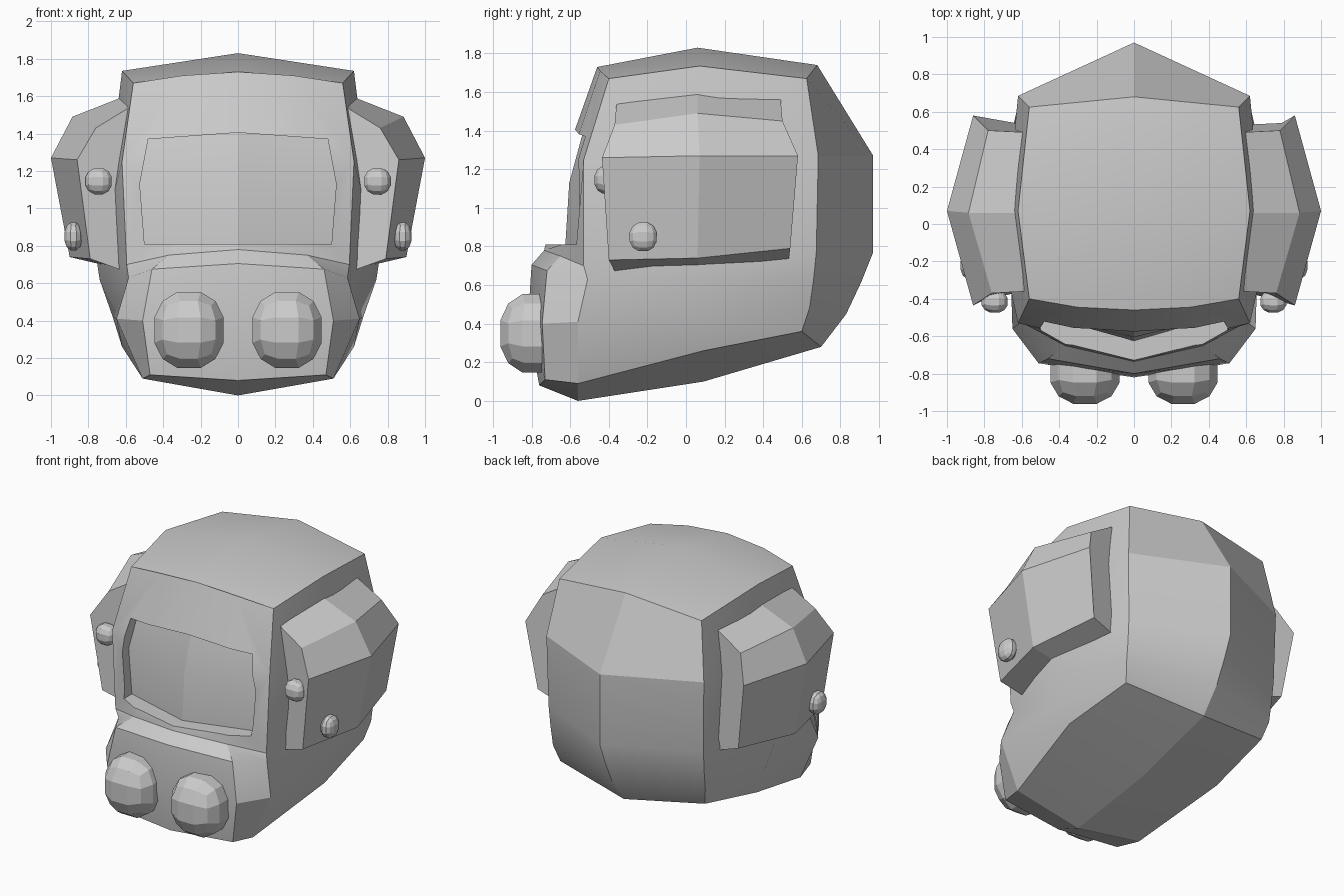
import bpy, bmesh
from mathutils import Vector

if "Cube" in bpy.data.objects:
    bpy.data.objects.remove(bpy.data.objects["Cube"])


def make(name, verts, faces, mirror=False):
    me = bpy.data.meshes.new(name)
    me.from_pydata(verts, [], faces)
    bm = bmesh.new()
    bm.from_mesh(me)
    bmesh.ops.recalc_face_normals(bm, faces=bm.faces)
    bm.to_mesh(me)
    bm.free()
    ob = bpy.data.objects.new(name, me)
    bpy.context.collection.objects.link(ob)
    if mirror:
        m = ob.modifiers.new("mirror", 'MIRROR')
        m.use_axis = (True, False, False)
        m.merge_threshold = 0.0005
    return ob


def strips(rows, cols):
    return [(r * cols + c, r * cols + c + 1, (r + 1) * cols + c + 1, (r + 1) * cols + c)
            for r in range(rows - 1) for c in range(cols - 1)]


def apply(ob, smooth=None):
    bpy.ops.object.select_all(action='DESELECT')
    ob.select_set(True)
    bpy.context.view_layer.objects.active = ob
    for m in list(ob.modifiers):
        bpy.ops.object.modifier_apply(modifier=m.name)
    if smooth:
        bpy.ops.object.shade_smooth_by_angle(angle=smooth)


# helmet shell: half rings from top to bottom, each running front centre to back centre
rings = [
    [(0, -.46, 1.73), (.3, -.445, 1.71), (.56, -.40, 1.67), (.62, .07, 1.735), (.56, .625, 1.67), (0, .68, 1.74)],
    [(0, -.63, 1.25), (.33, -.60, 1.25), (.62, -.53, 1.25), (.68, .07, 1.25), (.62, .685, 1.27), (0, .97, 1.27)],
    [(0, -.735, .78), (.37, -.65, .75), (.595, -.53, .70), (.755, .07, .72), (.61, .675, .77), (0, .97, .77)],
    [(0, -.80, .705), (.46, -.72, .675), (.585, -.51, .63), (.74, .07, .62), (.605, .66, .62), (0, .91, .62)],
    [(0, -.82, .40), (.51, -.745, .40), (.65, -.56, .41), (.67, .08, .42), (.60, .64, .48), (0, .83, .45)],
    [(0, -.76, .08), (.47, -.73, .11), (.51, -.56, .09), (.62, .09, .26), (.57, .60, .36), (0, .70, .28)],
]
v = [p for r in rings for p in r] + [(0, .06, 1.83), (0, -.56, 0), (0, .09, .10)]
f = strips(6, 6) + [(0, 1, 2, 3, 36), (3, 4, 5, 36),
                    (30, 31, 32, 37), (32, 33, 38, 37), (33, 34, 35, 38)]
shell = make("helmet_shell", v, f, True)

# visor recess cut into the front
gv = [(s * x, y if s else yc, zc if s == 0 else z)
      for x, y, yc, z, zc in [(.48, -.44, -.53, 1.37, 1.405),
                              (.525, -.48, -.605, 1.13, 1.13),
                              (.50, -.48, -.625, .81, .81)]
      for s in (-1, 0, 1)]
rim = [0, 1, 2, 5, 8, 7, 6, 3]
front = [(gv[i][0], -1.2, gv[i][2]) for i in rim]
gf = strips(3, 3) + [tuple(range(9, 17))]
gf += [(rim[i], rim[(i + 1) % 8], 9 + (i + 1) % 8, 9 + i) for i in range(8)]
cutter = make("visor_cutter", gv + front, gf)
cutter.hide_render = True
b = shell.modifiers.new("visor", 'BOOLEAN')
b.operation, b.object, b.solver = 'DIFFERENCE', cutter, 'EXACT'
apply(shell, 0.4)
bpy.data.objects.remove(cutter)

# ear pods: rows from top root over the outer face to bottom root
pod = [
    (.58, -.36, 1.54), (.58, .06, 1.61), (.58, .49, 1.57),
    (.76, -.37, 1.43), (.885, .06, 1.49), (.78, .50, 1.45),
    (.86, -.435, 1.26), (1.0, .07, 1.27), (.86, .58, 1.27),
    (.79, -.40, .73), (.90, .06, .74), (.79, .54, .79),
    (.58, -.36, .655), (.58, .07, .665), (.58, .53, .715),
]
pf = strips(5, 3) + [(0, 3, 6, 9, 12), (2, 5, 8, 11, 14), (0, 1, 2, 14, 13, 12)]
apply(make("ear_pods", pod, pf, True))


# faceted balls: gridded cubes pushed out to ellipsoids
def knob(name, centre, radii):
    for side, s in (("left", -1), ("right", 1)):
        bm = bmesh.new()
        bmesh.ops.create_cube(bm, size=2)
        bmesh.ops.subdivide_edges(bm, edges=bm.edges[:], cuts=2, use_grid_fill=True)
        for w in bm.verts:
            n = w.co.normalized()
            w.co = Vector((s * (centre[0] + n.x * radii[0]),
                           centre[1] + n.y * radii[1], centre[2] + n.z * radii[2]))
        bmesh.ops.recalc_face_normals(bm, faces=bm.faces)
        me = bpy.data.meshes.new(name)
        bm.to_mesh(me)
        bm.free()
        bpy.context.collection.objects.link(bpy.data.objects.new(f"{name}_{side}", me))


knob("breather", (.262, -.79, .35), (.205, .19, .225))
knob("front_bolt", (.745, -.415, 1.145), (.077, .065, .077))
knob("side_bolt", (.88, -.222, .85), (.052, .077, .082))
